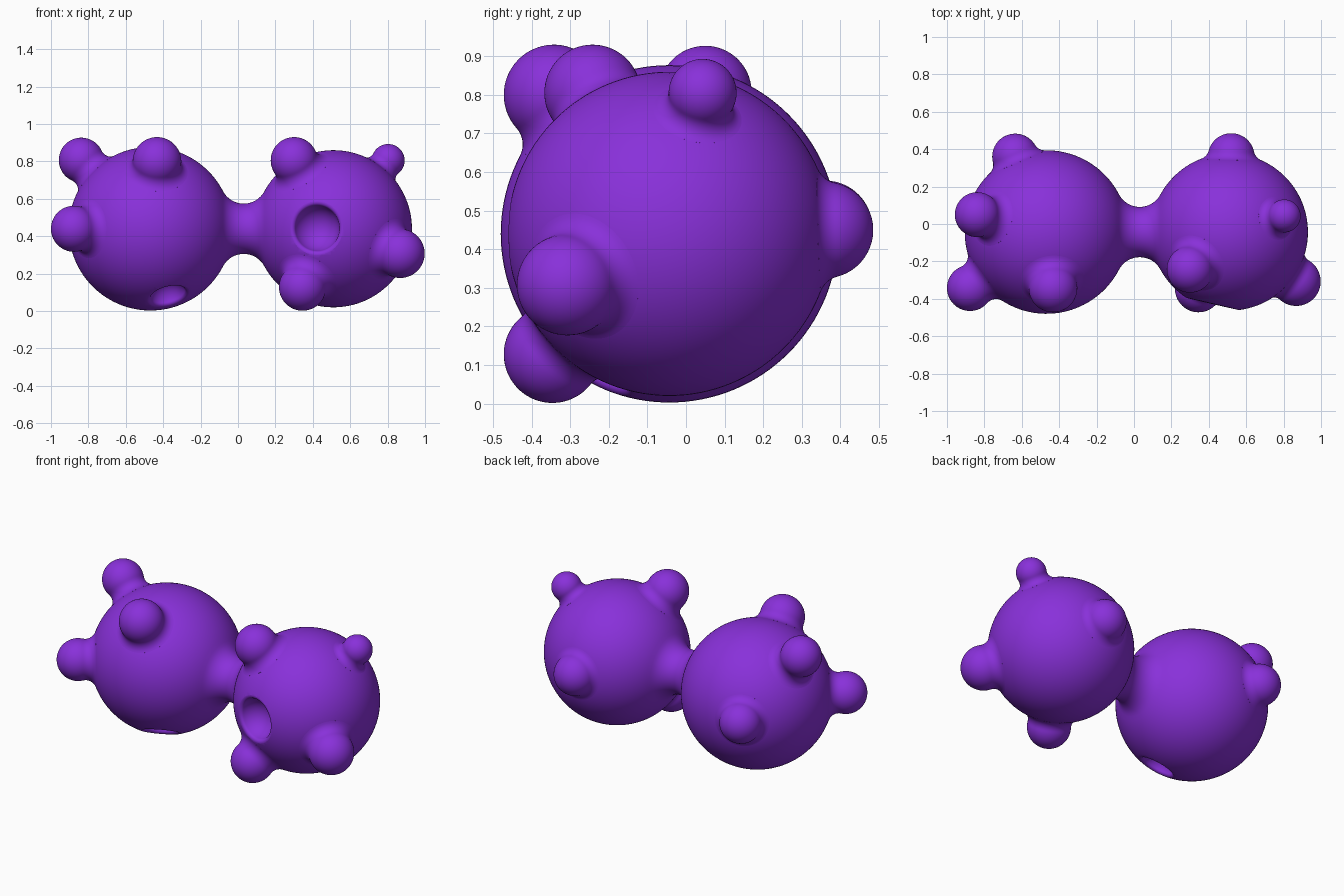
import bpy, bmesh
from math import atan2, cos, sin, pi, sqrt, tau
from mathutils import Vector

cube = bpy.data.objects.get("Cube")
if cube:
    bpy.data.objects.remove(cube, do_unlink=True)

purple = bpy.data.materials.new("purple")
purple.use_nodes = True
purple.diffuse_color = (0.25, 0.03, 0.7, 1)
purple.node_tree.nodes["Principled BSDF"].inputs["Base Color"].default_value = (0.25, 0.03, 0.7, 1)


def arc(cx, cy, r, a0, a1, n):
    steps = [a0 + (a1 - a0) * i / n for i in range(n + 1)]
    return [(cx + r * cos(a), cy + r * sin(a)) for a in steps]


def meet(r0, r1, d):
    """Point where circles about 0 and d on the axis cross."""
    a = (r0 * r0 + d * d - r1 * r1) / (2 * d)
    return a, sqrt(r0 * r0 - a * a)


def lathe(name, profile, origin, direction, segments):
    """Spin (along, radius) points about an axis."""
    turn = Vector(direction).to_track_quat('Z', 'Y')
    bm = bmesh.new()
    verts = [bm.verts.new((r, 0, t)) for t, r in profile]
    edges = [bm.edges.new(pair) for pair in zip(verts, verts[1:])]
    bmesh.ops.spin(bm, geom=verts + edges, cent=(0, 0, 0), axis=(0, 0, 1),
                   angle=tau, steps=segments)
    bmesh.ops.remove_doubles(bm, verts=bm.verts, dist=1e-5)
    bmesh.ops.recalc_face_normals(bm, faces=bm.faces)
    for v in bm.verts:
        v.co = turn @ v.co
    mesh = bpy.data.meshes.new(name)
    bm.to_mesh(mesh)
    bm.free()
    mesh.materials.append(purple)
    obj = bpy.data.objects.new(name, mesh)
    obj.location = origin
    bpy.context.collection.objects.link(obj)
    bpy.ops.object.select_all(action='DESELECT')
    obj.select_set(True)
    bpy.context.view_layer.objects.active = obj
    bpy.ops.object.shade_smooth_by_angle()
    return obj


def blended_profile(r0, r1, d, fillet, n, whole):
    """Two balls joined by a concave fillet; the first may be left out."""
    a, h = meet(r0 + fillet, r1 + fillet, d)
    to_first, to_second = atan2(h, a), atan2(h, a - d)
    if whole:
        pts = arc(0, 0, r0, pi, to_first, n)
    else:
        pts = [(a * 0.8, 0), (r0 * 0.94 * cos(to_first), r0 * 0.94 * sin(to_first))]
        pts += arc(0, 0, r0, to_first, to_first, 1)[:1]
    pts += arc(a, h, fillet, to_first - pi, to_second - pi, n // 3)[1:]
    pts += arc(d, 0, r1, to_second, 0, n)[1:]
    return [(t, max(r, 0)) for t, r in pts]


# Two-lobed body with a narrow waist
right_centre, right_r = Vector((-0.468, -0.043, 0.44)), 0.437
left_centre, left_r = Vector((0.51, -0.043, 0.44)), 0.42
span = left_centre - right_centre
body = lathe("body", blended_profile(right_r, left_r, span.length, 0.125, 48, True),
             right_centre, span, 128)


# Craters with softly rounded rims
def crater(name, centre, big_r, direction, r, depth, rim=0.02):
    a, h = meet(big_r - rim, r + rim, depth)
    start, end = atan2(-h, depth - a), atan2(h, a)
    stop = start + 0.8 * (end - start)
    pts = arc(depth, 0, r, pi, atan2(h, a - depth), 24)
    pts += arc(a, h, rim, start, stop, 8)[1:]
    t, rad = pts[-1]
    t, rad = t - 0.05 * sin(stop), rad + 0.05 * cos(stop)
    pts += [(t, rad), (t + 0.2, rad), (t + 0.2, 0)]
    pts = [(u, max(v, 0)) for u, v in pts]
    cutter = lathe(name, pts, centre, direction, 64)
    cutter.hide_render = True
    mod = body.modifiers.new(name, 'BOOLEAN')
    mod.operation, mod.solver, mod.object = 'DIFFERENCE', 'EXACT', cutter
    bpy.context.view_layer.objects.active = body
    bpy.ops.object.modifier_apply(modifier=name)
    bpy.data.objects.remove(cutter, do_unlink=True)


crater("front_crater", left_centre, left_r, (-0.095, -0.41, 0.003), 0.125, 0.41)
crater("bottom_crater", right_centre, right_r, (0.097, -0.2, -0.365), 0.098, 0.43)

# Knobs: name, centre, radius
right_knobs = [
    ("right_top_front_knob", (-0.433, -0.342, 0.80), 0.13),
    ("right_top_side_knob", (-0.838, 0.05, 0.807), 0.12),
    ("right_side_knob", (-0.877, -0.342, 0.44), 0.123),
    ("right_back_knob", (-0.635, 0.36, 0.455), 0.123),
]
left_knobs = [
    ("left_top_front_knob", (0.30, -0.242, 0.805), 0.125),
    ("left_small_knob", (0.803, 0.043, 0.805), 0.088),
    ("left_side_knob", (0.867, -0.307, 0.308), 0.131),
    ("left_low_knob", (0.345, -0.346, 0.128), 0.126),
    ("left_back_knob", (0.52, 0.36, 0.45), 0.125),
]
for centre, big_r, knobs in ((right_centre, right_r, right_knobs),
                             (left_centre, left_r, left_knobs)):
    for name, spot, r in knobs:
        offset = Vector(spot) - centre
        lathe(name, blended_profile(big_r, r, offset.length, r * 0.5, 24, False),
              centre, offset, 64)
